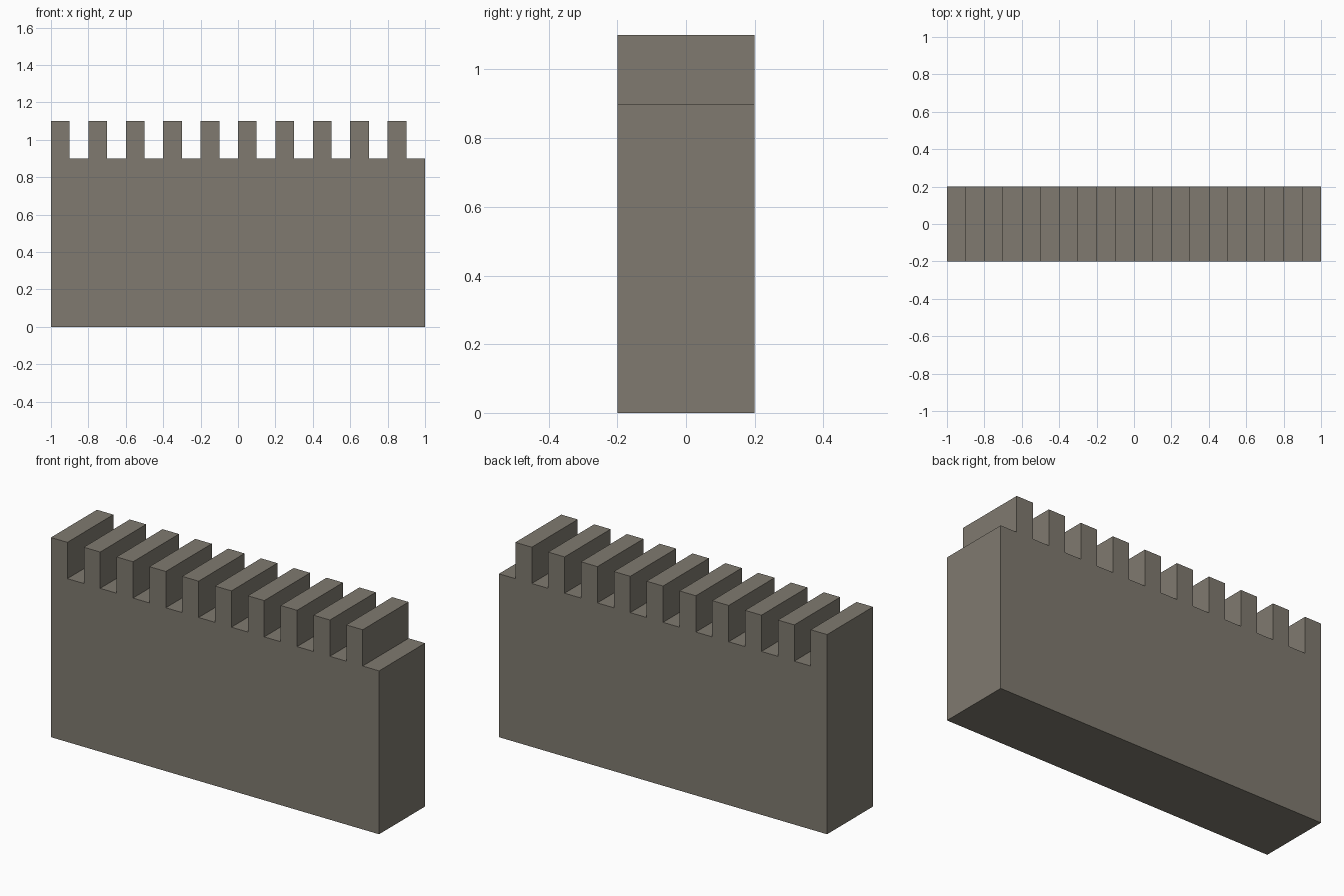
import bpy, bmesh

if "Cube" in bpy.data.objects:
    bpy.data.objects.remove(bpy.data.objects["Cube"])

WIDTH, DEPTH = 2.0, 0.4
WALL_TOP, MERLON_TOP = 0.9, 1.1
COUNT, STEP, MERLON = 10, 0.2, 0.1

stone = bpy.data.materials.new("grey_stone")
stone.diffuse_color = (0.214, 0.195, 0.16, 1)
stone.use_nodes = True
stone.node_tree.nodes["Principled BSDF"].inputs["Base Color"].default_value = stone.diffuse_color

# Crenellated outline in the xz plane
profile = [(-WIDTH / 2, 0), (WIDTH / 2, 0), (WIDTH / 2, WALL_TOP)]
for i in reversed(range(COUNT)):
    left = -WIDTH / 2 + i * STEP
    right = left + MERLON
    profile += [(right, WALL_TOP), (right, MERLON_TOP), (left, MERLON_TOP)]
    if i > 0:
        profile.append((left, WALL_TOP))

# Battlement wall: outline extruded through the depth
bm = bmesh.new()
front = bm.faces.new([bm.verts.new((x, -DEPTH / 2, z)) for x, z in profile])
result = bmesh.ops.extrude_face_region(bm, geom=[front], use_keep_orig=True)
moved = [g for g in result["geom"] if isinstance(g, bmesh.types.BMVert)]
bmesh.ops.translate(bm, verts=moved, vec=(0, DEPTH, 0))
bmesh.ops.recalc_face_normals(bm, faces=bm.faces)

mesh = bpy.data.meshes.new("battlement_wall")
bm.to_mesh(mesh)
bm.free()
mesh.materials.append(stone)
wall = bpy.data.objects.new("battlement_wall", mesh)
bpy.context.collection.objects.link(wall)
